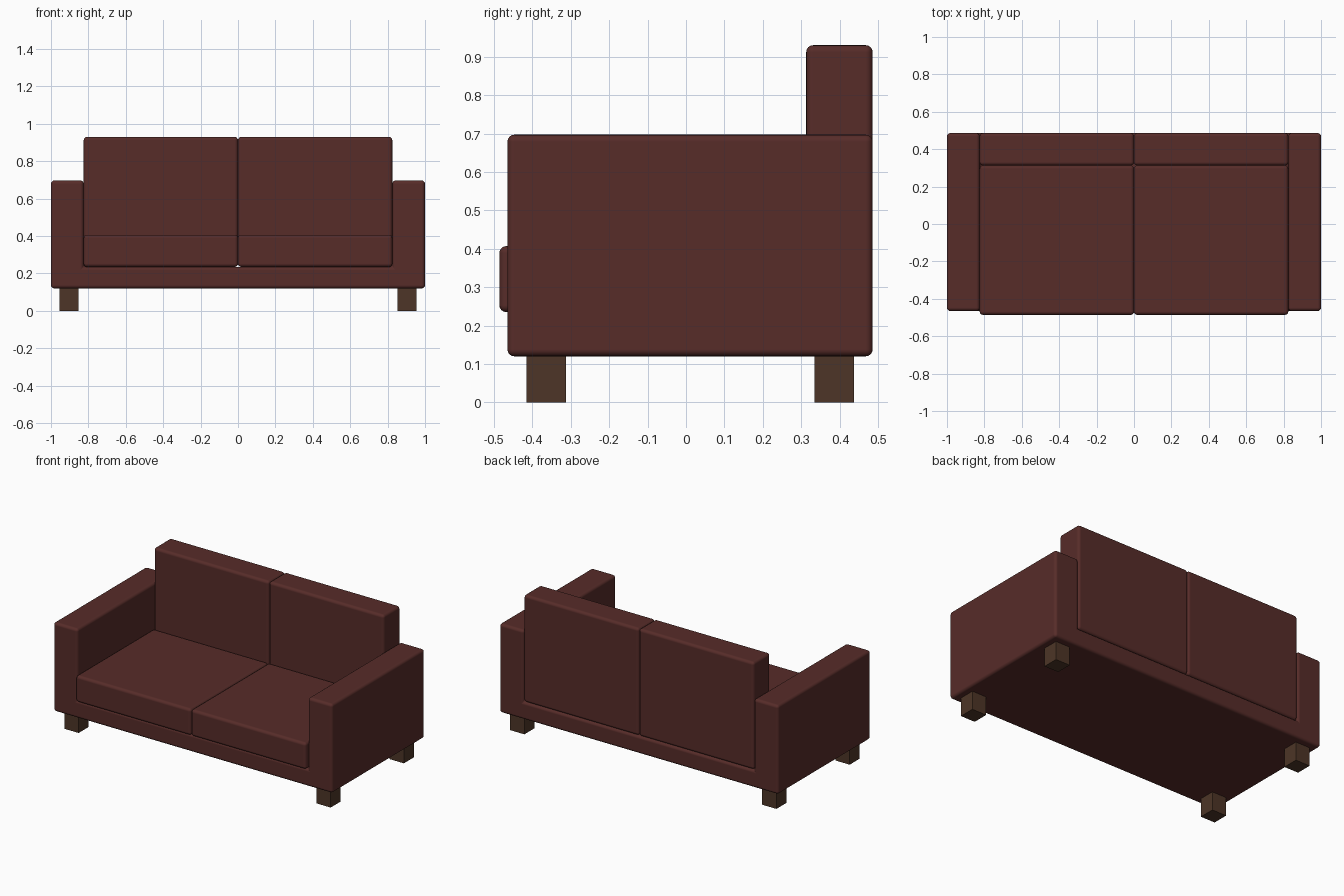
import bpy, bmesh

if "Cube" in bpy.data.objects:
    bpy.data.objects.remove(bpy.data.objects["Cube"])


def material(name, rgb):
    m = bpy.data.materials.new(name)
    m.diffuse_color = (*rgb, 1)
    m.use_nodes = True
    m.node_tree.nodes["Principled BSDF"].inputs["Base Color"].default_value = m.diffuse_color
    return m


FABRIC = material("dark red fabric", (0.095, 0.025, 0.022))
WOOD = material("dark wood", (0.075, 0.036, 0.02))


def prism(name, profile, y0, y1, mat, bevel=0.0):
    """Extrude an x-z profile from y0 to y1, with optional rounded edges."""
    bm = bmesh.new()
    face = bm.faces.new([bm.verts.new((x, y0, z)) for x, z in profile])
    new = bmesh.ops.extrude_face_region(bm, geom=[face])["geom"]
    verts = [v for v in new if isinstance(v, bmesh.types.BMVert)]
    bmesh.ops.translate(bm, verts=verts, vec=(0, y1 - y0, 0))
    bmesh.ops.recalc_face_normals(bm, faces=bm.faces)
    me = bpy.data.meshes.new(name)
    bm.to_mesh(me)
    bm.free()
    ob = bpy.data.objects.new(name, me)
    bpy.context.collection.objects.link(ob)
    me.materials.append(mat)
    if bevel:
        mod = ob.modifiers.new("rounded edges", 'BEVEL')
        mod.width = bevel
        mod.segments = 4
        mod.limit_method = 'ANGLE'
        me.shade_smooth()
        mod.harden_normals = True
    return ob


def box(name, x0, x1, y0, y1, z0, z1, mat, bevel=0.0):
    return prism(name, [(x0, z0), (x1, z0), (x1, z1), (x0, z1)], y0, y1, mat, bevel)


# Frame: both arms and the base as one U-shaped body
prism("arms_and_base",
      [(-1, 0.12), (1, 0.12), (1, 0.697), (0.825, 0.697), (0.825, 0.235),
       (-0.825, 0.235), (-0.825, 0.697), (-1, 0.697)],
      -0.465, 0.486, FABRIC, 0.018)

for side, s in (("left", -1), ("right", 1)):
    # Cushions
    x0, x1 = sorted((0, s * 0.825))
    box(f"{side}_seat_cushion", x0, x1, -0.486, 0.313, 0.235, 0.407, FABRIC, 0.018)
    box(f"{side}_back_cushion", x0, x1, 0.313, 0.486, 0.235, 0.93, FABRIC, 0.018)
    # Legs
    x0, x1 = sorted((s * 0.852, s * 0.955))
    box(f"{side}_front_leg", x0, x1, -0.415, -0.312, 0, 0.12, WOOD)
    box(f"{side}_back_leg", x0, x1, 0.335, 0.438, 0, 0.12, WOOD)
